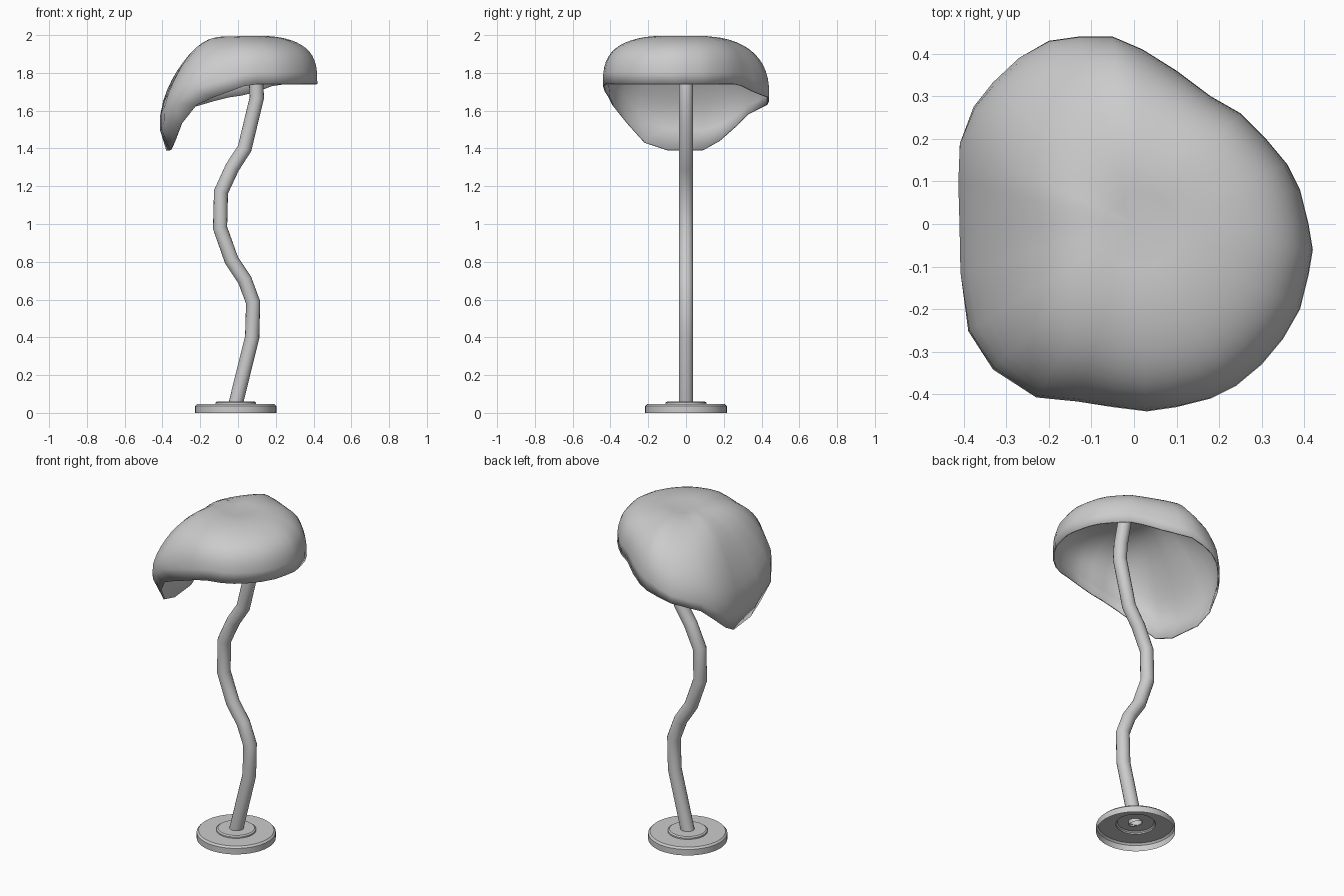
import bpy
import math
from mathutils import Vector

cube = bpy.data.objects.get("Cube")
if cube:
    bpy.data.objects.remove(cube, do_unlink=True)

# One plain grey for the whole lamp
grey = bpy.data.materials.new("light_grey")
grey.use_nodes = True
color = (0.6, 0.6, 0.6, 1.0)
grey.diffuse_color = color
grey.node_tree.nodes["Principled BSDF"].inputs["Base Color"].default_value = color


def add_mesh(name, verts, faces, angle):
    mesh = bpy.data.meshes.new(name)
    mesh.from_pydata(verts, [], faces)
    mesh.materials.append(grey)
    obj = bpy.data.objects.new(name, mesh)
    bpy.context.collection.objects.link(obj)
    bpy.ops.object.select_all(action="DESELECT")
    obj.select_set(True)
    bpy.context.view_layer.objects.active = obj
    bpy.ops.object.shade_smooth_by_angle(angle=math.radians(angle))
    return obj


def bridge(rings, count):
    """Quads between successive closed rings of equal size."""
    return [(r * count + i, (r + 1) * count + i,
             (r + 1) * count + (i + 1) % count, r * count + (i + 1) % count)
            for r in range(rings - 1) for i in range(count)]


# Base: open-bottomed stepped disc
BASE_X = -0.012
SIDES = 40
profile = [(0.216, 0), (0.216, 0.036), (0.206, 0.046), (0.108, 0.046),
           (0.108, 0.054), (0.1, 0.06), (0.034, 0.06)]
verts = [(BASE_X + r * math.cos(math.tau * i / SIDES),
          r * math.sin(math.tau * i / SIDES), z)
         for r, z in profile for i in range(SIDES)]
faces = [f[::-1] for f in bridge(len(profile), SIDES)]
add_mesh("base", verts, faces, 30)

# Stem: wavy open tube swept along a path
path = [(-0.012, 0.05), (0.075, 0.4), (0.08, 0.585), (0.035, 0.705),
        (-0.035, 0.81), (-0.095, 0.98), (-0.09, 1.17), (-0.03, 1.3),
        (0.035, 1.4), (0.1, 1.67), (0.095, 1.76), (0.06, 1.96)]
STEM_SIDES, STEM_RADIUS = 16, 0.038
verts = []
points = [Vector((x, 0, z)) for x, z in path]
for k, p in enumerate(points):
    before = (p - points[max(k - 1, 0)]).normalized()
    after = (points[min(k + 1, len(points) - 1)] - p).normalized()
    along = (before + after).normalized()
    across = Vector((along.z, 0, -along.x))
    for i in range(STEM_SIDES):
        a = math.tau * i / STEM_SIDES
        verts.append(p + STEM_RADIUS * (across * math.cos(a) + Vector((0, math.sin(a), 0))))
faces = [f[::-1] for f in bridge(len(path), STEM_SIDES)]
add_mesh("stem", verts, faces, 60)

# Shade: rim outline in hundredths, drooping on the right-hand side
rim = [(41, 0, 174), (39, 8, 174), (36, 14, 174), (31, 20, 174), (25, 26, 174),
       (18, 30, 173), (10, 36, 170), (2, 41, 168), (-5, 44, 167), (-13, 44, 165),
       (-20, 43, 163), (-27, 39, 161), (-33, 33, 158), (-37, 27, 152),
       (-39, 18, 144), (-38, 9, 139), (-37, 0, 139), (-36, -10, 139),
       (-34, -22, 143), (-30, -31, 153), (-22, -39, 163), (-13, -41, 167),
       (-5, -43, 170), (3, -44, 173), (10, -43, 174), (18, -41, 174),
       (24, -38, 174), (30, -33, 174), (35, -27, 174), (39, -20, 174),
       (41, -12, 174), (42, -6, 174)]
TOP, STEPS = 2.0, 14
N = len(rim)
verts = []
for s in range(1, STEPS + 1):
    t = s / STEPS * math.pi / 2
    for x, y, z in rim:
        drop = TOP - z / 100
        # Squarer shoulder where the side is short and at the front right,
        # sloping more evenly at the back right
        shoulder = max(2.5, 3.1 - 7 * max(0, drop - 0.26))
        shoulder += 0.02 * max(0, -x - y - 40) - 0.03 * max(0, y - x - 50)
        radius = math.sin(t) ** (2 / shoulder)
        fall = 1 - math.cos(t) ** (2 / shoulder) if s < STEPS else 1
        # The drooping side bulges out just above the rim
        swell = (0.42 - 0.008 * y) * max(0, drop - 0.3)
        radius *= 1 + swell * math.sin(math.pi * fall ** 2)
        dip = 0.018 * max(0, 1 - radius / 0.5) ** 2
        verts.append((x / 100 * radius, y / 100 * radius, TOP - drop * fall - dip))
faces = bridge(STEPS, N)
verts.append((0, 0, TOP - 0.018))
faces += [(len(verts) - 1, i, (i + 1) % N) for i in range(N)]
shade = add_mesh("shade", verts, faces, 60)
shell = shade.modifiers.new("thickness", "SOLIDIFY")
shell.thickness = 0.008
shell.offset = -1
